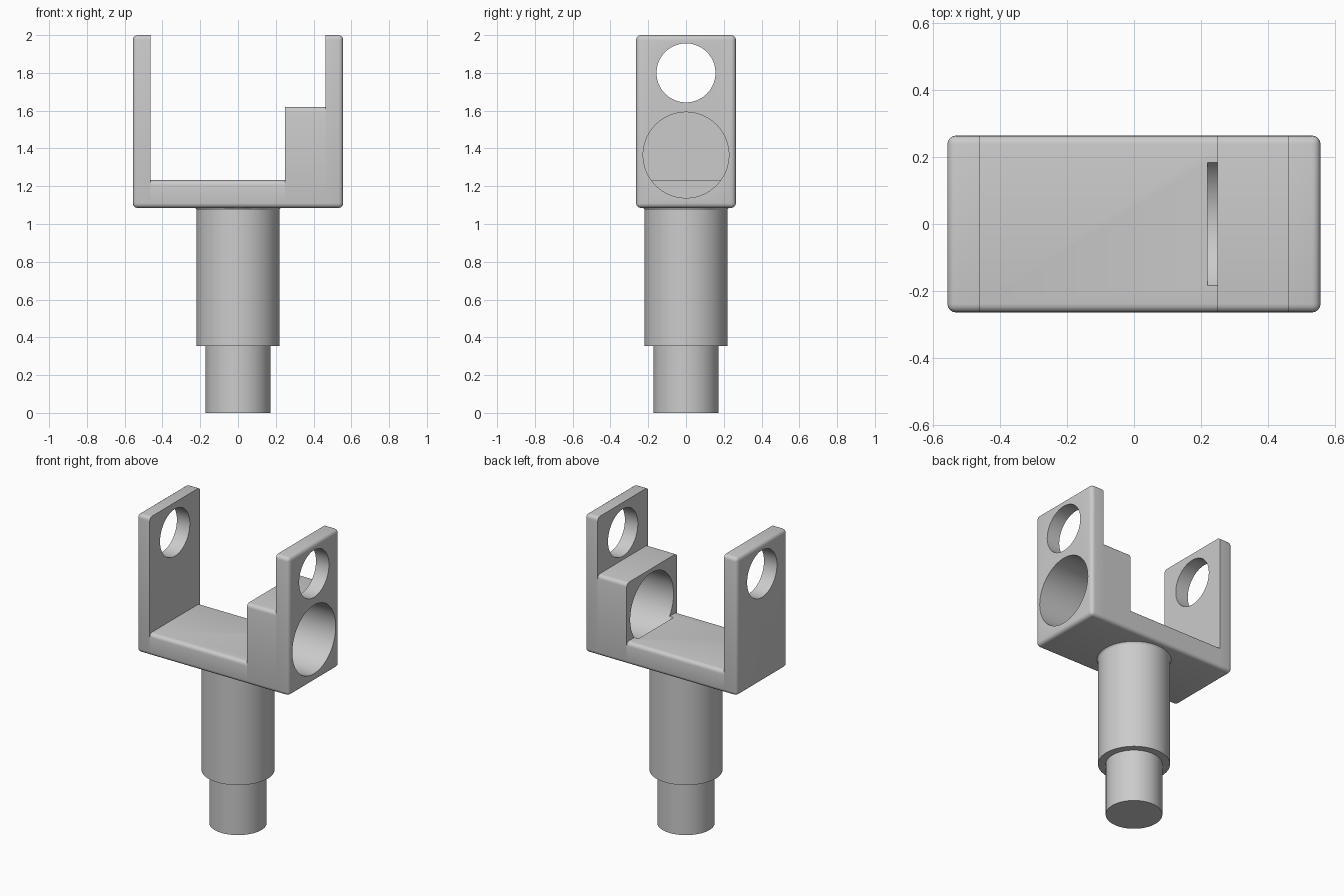
import bpy, bmesh, math
from mathutils import Matrix, Vector

cube = bpy.data.objects.get("Cube")
if cube:
    bpy.data.objects.remove(cube, do_unlink=True)

grey = bpy.data.materials.new("plain grey")
grey.use_nodes = True
grey.diffuse_color = (0.6, 0.6, 0.6, 1)
grey.node_tree.nodes["Principled BSDF"].inputs["Base Color"].default_value = (0.6, 0.6, 0.6, 1)

HALF_X, HALF_Y, BASE, ROUND = 0.557, 0.264, 1.085, 0.025
BLOCK_X, WALL_X = 0.25, 0.462


def finish(bm, name):
    mesh = bpy.data.meshes.new(name)
    bm.to_mesh(mesh)
    bm.free()
    mesh.materials.append(grey)
    obj = bpy.data.objects.new(name, mesh)
    bpy.context.collection.objects.link(obj)
    return obj


def select_only(obj):
    bpy.ops.object.select_all(action="DESELECT")
    obj.select_set(True)
    bpy.context.view_layer.objects.active = obj


def slice_of_rounded_box(name, x0, x1, top):
    """Rounded box as wide as the fork, keeping only x0 to x1."""
    bm = bmesh.new()
    size = Vector((2 * HALF_X, 2 * HALF_Y, top - BASE))
    place = Matrix.Translation((0, 0, (top + BASE) / 2)) @ Matrix.Diagonal(size).to_4x4()
    bmesh.ops.create_cube(bm, size=1, matrix=place)
    bmesh.ops.bevel(bm, geom=bm.edges[:], offset=ROUND, segments=4, profile=0.5, affect="EDGES")
    for x, side in ((x0, -1), (x1, 1)):
        if abs(x) < HALF_X:
            cut = bmesh.ops.bisect_plane(bm, geom=bm.verts[:] + bm.edges[:] + bm.faces[:],
                                         plane_co=(x, 0, 0), plane_no=(side, 0, 0), clear_outer=True)
            rim = [e for e in cut["geom_cut"] if isinstance(e, bmesh.types.BMEdge)]
            bmesh.ops.edgeloop_fill(bm, edges=rim)
    bmesh.ops.recalc_face_normals(bm, faces=bm.faces[:])
    return finish(bm, name)


def cross_cutter(name, x0, x1, z, radius):
    """Hidden cylinder along x."""
    bm = bmesh.new()
    place = Matrix.Translation(((x0 + x1) / 2, 0, z)) @ Matrix.Rotation(math.pi / 2, 4, "Y")
    bmesh.ops.create_cone(bm, cap_ends=True, segments=96, radius1=radius, radius2=radius,
                          depth=x1 - x0, matrix=place)
    obj = finish(bm, name)
    obj.hide_render = True
    return obj


def bore(obj, cutter):
    mod = obj.modifiers.new("bore", "BOOLEAN")
    mod.operation, mod.solver, mod.object = "DIFFERENCE", "EXACT", cutter
    select_only(obj)
    bpy.ops.object.modifier_apply(modifier=mod.name)


# Fork: floor, stepped block and two uprights
left_wall = slice_of_rounded_box("left_upright", WALL_X, HALF_X, 2)
right_wall = slice_of_rounded_box("right_upright", -HALF_X, -WALL_X, 2)
floor = slice_of_rounded_box("fork_floor", -WALL_X, BLOCK_X, 1.232)
block = slice_of_rounded_box("stepped_block", BLOCK_X, WALL_X, 1.62)

# Pin holes through both uprights, large bore through the block side
pin = cross_cutter("pin_hole_cutter", -1, 1, 1.8, 0.156)
socket = cross_cutter("socket_cutter", 0.22, 1, 1.365, 0.227)
for part in (left_wall, right_wall):
    bore(part, pin)
for part in (left_wall, block, floor):
    bore(part, socket)
for cutter in (pin, socket):
    bpy.data.objects.remove(cutter, do_unlink=True)

# Stepped stem, turned from a profile
profile = [(0, 0), (0.172, 0), (0.172, 0.353), (0.219, 0.353), (0.219, 1.075), (0.228, 1.09), (0, 1.09)]
bm = bmesh.new()
points = [bm.verts.new((r, 0, z)) for r, z in profile]
edges = [bm.edges.new(pair) for pair in zip(points, points[1:])]
bmesh.ops.spin(bm, geom=points + edges, cent=(0, 0, 0), axis=(0, 0, 1),
               angle=math.tau, steps=96, use_duplicate=False)
bmesh.ops.remove_doubles(bm, verts=bm.verts[:], dist=0.0001)
bmesh.ops.recalc_face_normals(bm, faces=bm.faces[:])
stem = finish(bm, "stem")

# Smooth rounds, sharp edges
for part in (left_wall, right_wall, floor, block, stem):
    select_only(part)
    bpy.ops.object.shade_smooth_by_angle(angle=math.radians(30))
